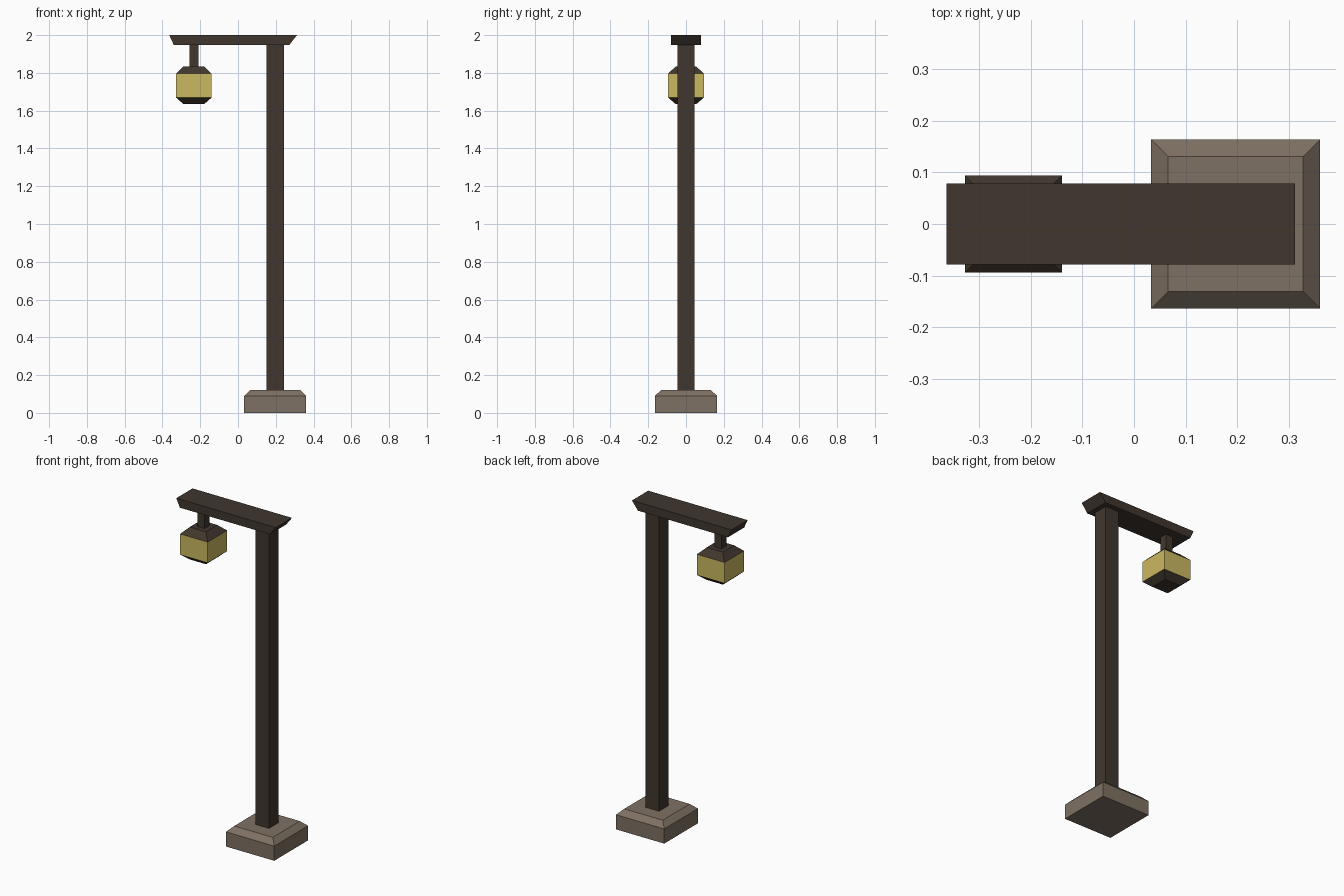
import bpy, bmesh

if "Cube" in bpy.data.objects:
    bpy.data.objects.remove(bpy.data.objects["Cube"])


def material(name, color):
    mat = bpy.data.materials.new(name)
    mat.diffuse_color = (*color, 1)
    mat.use_nodes = True
    mat.node_tree.nodes["Principled BSDF"].inputs["Base Color"].default_value = mat.diffuse_color
    return mat


wood = material("dark_wood", (0.052, 0.037, 0.027))
stone = material("stone", (0.21, 0.165, 0.125))
glass = material("lamp_glass", (0.60, 0.48, 0.12))


def lofted_box(name, mat, center_x, levels):
    """Stack rectangular sections (half_x, half_y, z) into one closed solid."""
    bm = bmesh.new()
    rings = [[bm.verts.new((center_x + sx * hx, sy * hy, z))
              for sx, sy in ((-1, -1), (1, -1), (1, 1), (-1, 1))]
             for hx, hy, z in levels]
    for low, high in zip(rings, rings[1:]):
        for i in range(4):
            j = (i + 1) % 4
            bm.faces.new((low[i], low[j], high[j], high[i]))
    bm.faces.new(rings[0][::-1])
    bm.faces.new(rings[-1])
    mesh = bpy.data.meshes.new(name)
    bm.to_mesh(mesh)
    bm.free()
    mesh.materials.append(mat)
    obj = bpy.data.objects.new(name, mesh)
    bpy.context.collection.objects.link(obj)
    return obj


POST_X, LAMP_X = 0.197, -0.234

# Stone footing with chamfered top
lofted_box("base", stone, POST_X,
           [(0.164, 0.164, 0), (0.164, 0.164, 0.09), (0.131, 0.131, 0.122)])

# Upright post
lofted_box("post", wood, POST_X, [(0.046, 0.046, 0.122), (0.046, 0.046, 1.948)])

# Cross beam with undercut ends: slightly longer undercut on the post side
beam = lofted_box("beam", wood, -0.026,
                  [(0.306, 0.0785, 1.948), (0.338, 0.0785, 2.0)])
for v in beam.data.vertices:
    if v.co.z < 1.97:
        v.co.x -= 0.008

# Hanging lantern
lofted_box("hanger", wood, LAMP_X, [(0.024, 0.024, 1.834), (0.024, 0.024, 1.948)])
lofted_box("lantern_cap", wood, LAMP_X,
           [(0.094, 0.094, 1.796), (0.055, 0.055, 1.834)])
lofted_box("lantern_glass", glass, LAMP_X,
           [(0.094, 0.094, 1.669), (0.094, 0.094, 1.796)])
lofted_box("lantern_bottom", wood, LAMP_X,
           [(0.055, 0.055, 1.635), (0.094, 0.094, 1.669)])
